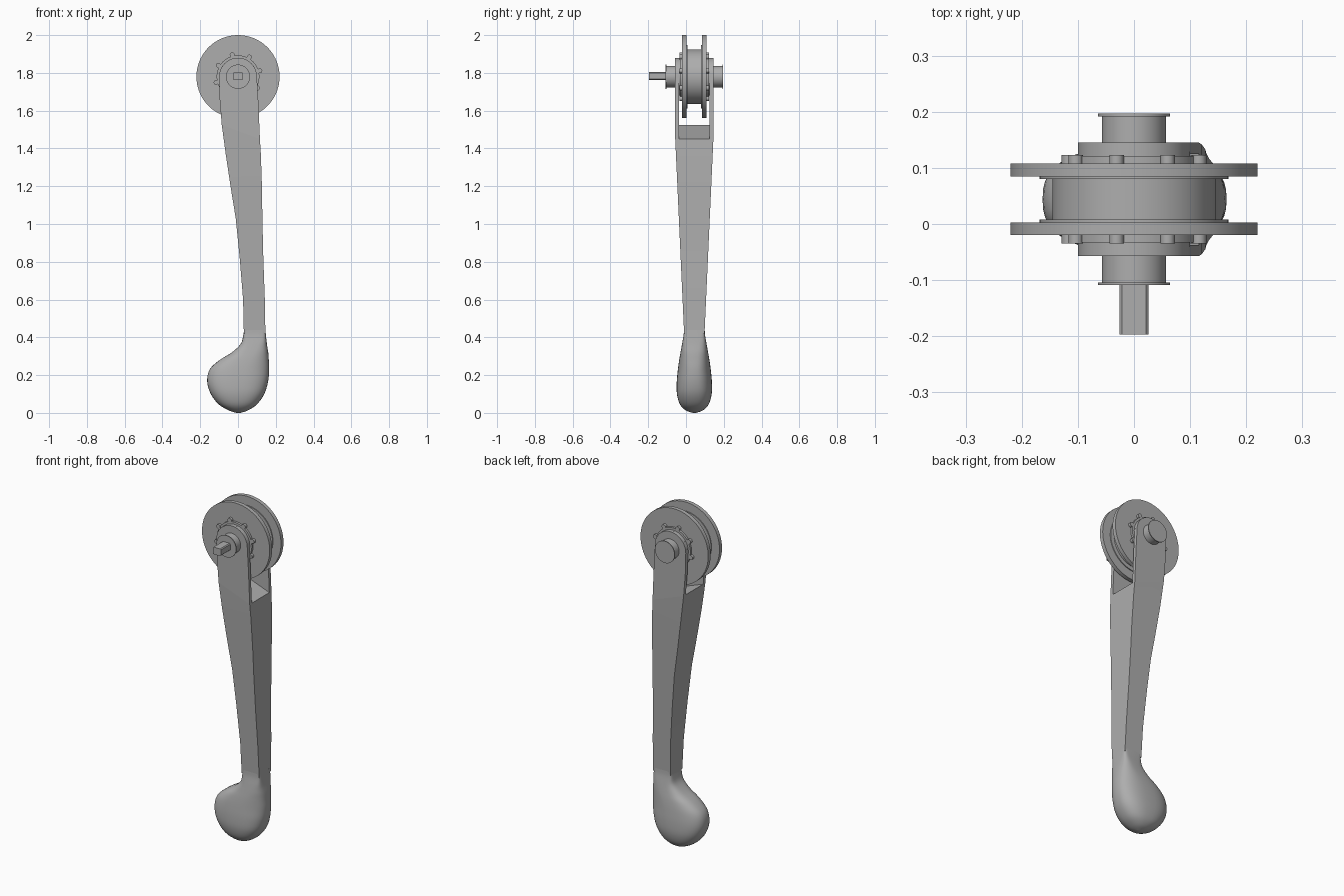
import bpy, bmesh, math
from mathutils import Vector

cube = bpy.data.objects.get("Cube")
if cube:
    bpy.data.objects.remove(cube, do_unlink=True)

grey = bpy.data.materials.new("plain_grey")
grey.use_nodes = True
grey.diffuse_color = (0.42, 0.42, 0.42, 1)
grey.node_tree.nodes["Principled BSDF"].inputs["Base Color"].default_value = (0.42, 0.42, 0.42, 1)

MID = 0.044    # y of the wheel's middle plane
AXIS = 1.78    # height of the axle
TAU = 2 * math.pi


def finish(name, bm, angle=35):
    bmesh.ops.recalc_face_normals(bm, faces=bm.faces)
    mesh = bpy.data.meshes.new(name)
    bm.to_mesh(mesh)
    bm.free()
    mesh.materials.append(grey)
    obj = bpy.data.objects.new(name, mesh)
    bpy.context.collection.objects.link(obj)
    bpy.ops.object.select_all(action='DESELECT')
    obj.select_set(True)
    bpy.context.view_layer.objects.active = obj
    bpy.ops.object.shade_smooth_by_angle(angle=math.radians(angle))
    return obj


def loft(name, rings, angle=35):
    """Skin a list of equal closed rings and cap both ends."""
    bm = bmesh.new()
    rows = [[bm.verts.new(p) for p in ring] for ring in rings]
    n = len(rows[0])
    for a, b in zip(rows, rows[1:]):
        for i in range(n):
            j = (i + 1) % n
            bm.faces.new((a[i], a[j], b[j], b[i]))
    bm.faces.new(rows[0])
    bm.faces.new(rows[-1])
    return finish(name, bm, angle)


def turned(name, profile, x=0, z=AXIS, sides=64):
    """Turn (radius, offset from the middle plane) steps about the y direction."""
    rings = [[(x + r * math.cos(TAU * i / sides), MID + y, z + r * math.sin(TAU * i / sides))
              for i in range(sides)] for r, y in profile]
    return loft(name, rings)


def depth(z):
    """Half thickness of the arm at a height."""
    t = min(max((z - 0.42) / 1.03, 0), 1)
    return 0.054 + 0.047 * t


# Arm: tapering box section with a sloping top between the fork plates
shoulder = (-0.086, 1.525, 0.116, 1.45)
arm_rows = [(0.031, 0.145, 0.42), (0.027, 0.142, 0.6), (0.009, 0.134, 0.82),
            (-0.012, 0.129, 1.03), (-0.038, 0.127, 1.19), (-0.065, 0.121, 1.37)]
rows = [(l, z, r, z) for l, r, z in arm_rows] + [shoulder]
loft("arm", [[(l, MID - depth(zl), zl), (r, MID - depth(zr), zr),
              (r, MID + depth(zr), zr), (l, MID + depth(zl), zl)]
             for l, zl, r, zr in rows], 20)

# Fork plates with rounded tops
rows = [shoulder, (-0.097, 1.66, 0.107, 1.66)]
for k in range(13):
    a = math.radians(7.4 * k)
    x, z = 0.1 * math.cos(a), AXIS + 0.1 * math.sin(a)
    rows.append((-x, z, x, z))
for side, label in ((-1, "front"), (1, "back")):
    loft(label + "_fork_plate",
         [[(l, MID + side * depth(zl), zl), (r, MID + side * depth(zr), zr),
           (r, MID + side * 0.081, zr), (l, MID + side * 0.081, zl)]
          for l, zl, r, zr in rows], 20)

# Rounded bulb: height, left edge, right edge, half thickness, squareness
bulb_rows = [(0.44, 0.032, 0.145, 0.055, 12), (0.41, 0.028, 0.148, 0.057, 7),
             (0.365, 0.014, 0.153, 0.065, 4), (0.32, -0.033, 0.16, 0.073, 3),
             (0.28, -0.097, 0.163, 0.08, 2.7), (0.23, -0.15, 0.165, 0.087, 2.5),
             (0.165, -0.163, 0.159, 0.093, 2.5), (0.1, -0.144, 0.139, 0.092, 2.5),
             (0.045, -0.102, 0.1, 0.076, 2.4), (0.013, -0.048, 0.052, 0.045, 2.2),
             (0, -0.008, 0.012, 0.008, 2)]


def smoothed(table, steps=4):
    """Catmull-Rom curve through the rows."""
    pts = [Vector(r) for r in table]
    out = []
    for i in range(len(pts) - 1):
        p0, p1, p2, p3 = pts[max(i - 1, 0)], pts[i], pts[i + 1], pts[min(i + 2, len(pts) - 1)]
        for s in range(steps):
            t = s / steps
            out.append(p1 + (p2 - p0) * (t / 2)
                       + (p0 * 2 - p1 * 5 + p2 * 4 - p3) * (t * t / 2)
                       + (p1 * 3 - p0 - p2 * 3 + p3) * (t ** 3 / 2))
    return out + [pts[-1]]


def power(v, p):
    return math.copysign(abs(v) ** (2 / p), v)


rings = []
for z, l, r, d, p in smoothed(bulb_rows):
    rings.append([((l + r) / 2 + (r - l) / 2 * power(math.cos(TAU * i / 48), p),
                   MID + d * power(math.sin(TAU * i / 48), p), max(z, 0)) for i in range(48)])
loft("bulb", rings, 60)

# Wheel: core, two seat rings and two wide flanges
half = [(0.145, 0.036), (0.168, 0.036), (0.168, 0.041), (0.22, 0.041), (0.22, 0.064)]
turned("wheel", [(r, -y) for r, y in reversed(half)] + half, sides=96)

# Bosses, lugs and stepped bearing collars on both sides
for side, label in ((-1, "front"), (1, "back")):
    turned(label + "_boss", [(0.1, side * 0.06), (0.1, side * 0.085)])
    turned(label + "_lug_ring", [(0.113, side * 0.06), (0.113, side * 0.077)])
    for k in range(8):
        a = math.radians(15 + 45 * k)
        turned(f"{label}_lug_{k + 1}", [(0.013, side * 0.06), (0.013, side * 0.079)],
               0.12 * math.cos(a), AXIS + 0.12 * math.sin(a), 12)
    turned(label + "_collar", [(0.057, side * 0.06), (0.057, side * 0.148),
                               (0.064, side * 0.148), (0.064, side * 0.153)])

# Drive pin: chamfered bar at the front
w, h, c = 0.026, 0.021, 0.005
corner = [(w, h - c), (w - c, h)]
section = corner + [(-x, z) for x, z in reversed(corner)]
section += [(-x, -z) for x, z in section]
loft("drive_pin", [[(x, y, AXIS + 0.003 + z) for x, z in section] for y in (-0.197, -0.1)], 20)
